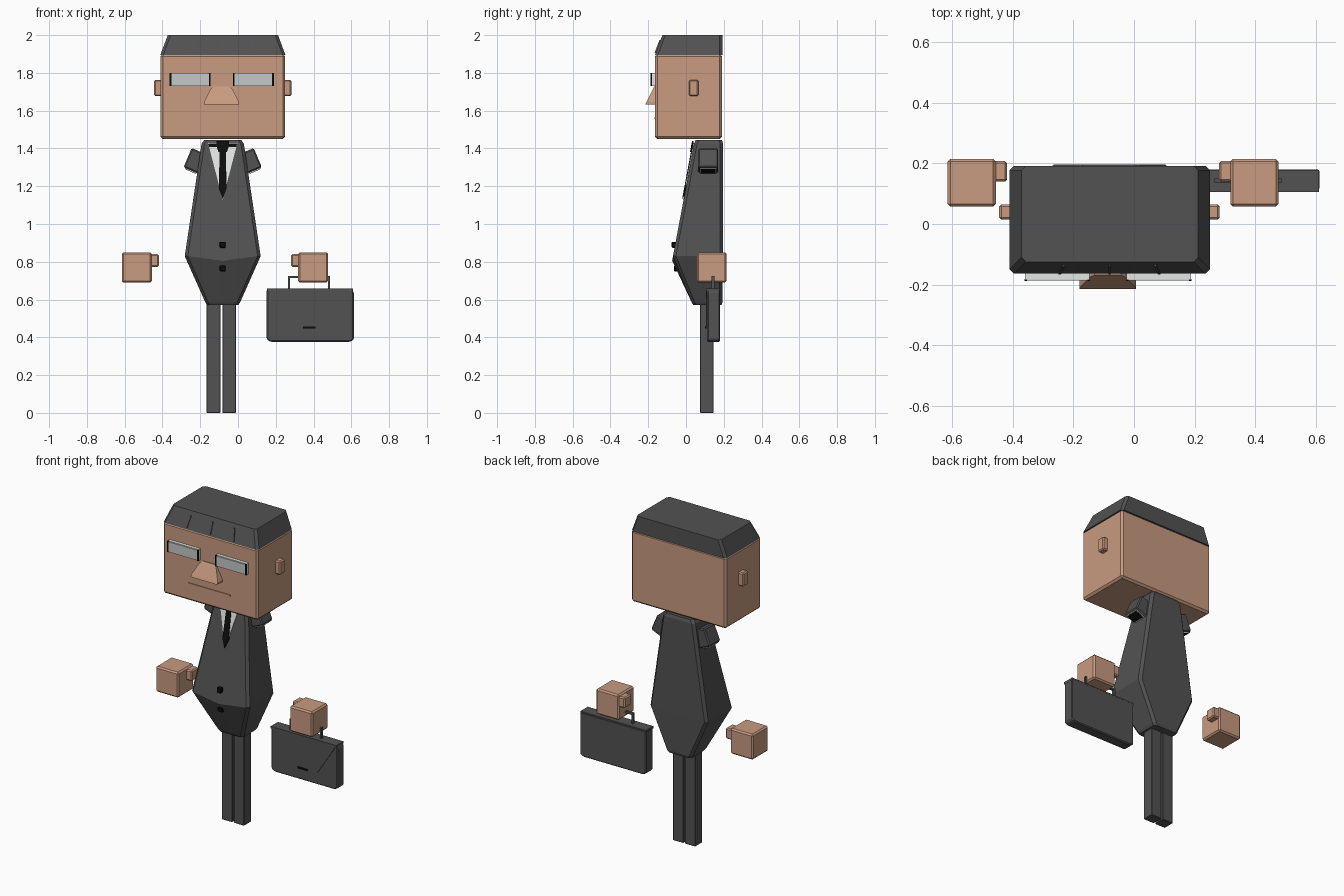
import bpy, bmesh
from mathutils import Matrix, Vector

if "Cube" in bpy.data.objects:
    bpy.data.objects.remove(bpy.data.objects["Cube"])


def mat(name, r, g, b):
    m = bpy.data.materials.new(name)
    m.diffuse_color = (r, g, b, 1)
    m.use_nodes = True
    m.node_tree.nodes["Principled BSDF"].inputs["Base Color"].default_value = m.diffuse_color
    return m


SKIN = mat("skin", 0.578, 0.328, 0.216)
SUIT = mat("charcoal", 0.084, 0.084, 0.084)
WHITE = mat("white", 0.78, 0.80, 0.80)
GREY = mat("light_grey", 0.56, 0.58, 0.58)
BLACK = mat("black", 0.004, 0.004, 0.004)
CX = -0.081  # centre line of the figure


def finish(name, bm, m, bevel=0):
    bmesh.ops.recalc_face_normals(bm, faces=bm.faces)
    if bevel:
        bmesh.ops.bevel(bm, geom=bm.edges[:], offset=bevel, segments=1,
                        affect='EDGES', clamp_overlap=True)
    me = bpy.data.meshes.new(name)
    bm.to_mesh(me)
    bm.free()
    me.materials.append(m)
    ob = bpy.data.objects.new(name, me)
    bpy.context.collection.objects.link(ob)
    return ob


def box(name, x, y, z, m, bevel=0):
    """Box from (min, max) ranges."""
    bm = bmesh.new()
    bmesh.ops.create_cube(bm, size=1)
    for v in bm.verts:
        v.co = Vector([(r[0] + r[1]) / 2 + c * (r[1] - r[0])
                       for r, c in zip((x, y, z), v.co)])
    return finish(name, bm, m, bevel)


def loft(name, rings, m, bevel=0):
    """Skin closed rings of equal length and cap the ends."""
    bm = bmesh.new()
    loops = [[bm.verts.new(p) for p in ring] for ring in rings]
    n = len(loops[0])
    for a, b in zip(loops, loops[1:]):
        for i in range(n):
            j = (i + 1) % n
            bm.faces.new((a[i], a[j], b[j], b[i]))
    bm.faces.new(loops[0])
    bm.faces.new(loops[-1])
    return finish(name, bm, m, bevel)


def rect(x0, x1, y0, y1, z, c=0.0):
    """Horizontal rectangle with cut corners."""
    if not c:
        return [(x0, y0, z), (x1, y0, z), (x1, y1, z), (x0, y1, z)]
    return [(x0 + c, y0, z), (x1 - c, y0, z), (x1, y0 + c, z), (x1, y1 - c, z),
            (x1 - c, y1, z), (x0 + c, y1, z), (x0, y1 - c, z), (x0, y0 + c, z)]


def chest_plate(name, pts, lift, m):
    """Thin plate lying on the sloping chest; pts are (x from centre, z)."""
    def ring(off):
        return [(CX + x, 0.045 - 0.1875 * (1.44 - z) - off, z) for x, z in pts]
    loft(name, [ring(lift - 0.009), ring(lift)], m)


# Head, hair and hair partings
box("head", (-0.41, 0.25), (-0.163, 0.19), (1.45, 1.9), SKIN, 0.012)
loft("hair", [rect(-0.411, 0.251, -0.164, 0.192, 1.895, 0.015),
              rect(-0.372, 0.212, -0.125, 0.192, 2.0, 0.015)], SUIT)
for i, (bx, tx) in enumerate(((-0.245, -0.232), (CX, CX), (0.083, 0.07))):
    w = 0.004
    loft(f"hair_parting_{i}", [rect(bx - w, bx + w, -0.167, -0.155, 1.905),
                               rect(tx - w, tx + w, -0.140, -0.128, 1.975)], SUIT)

# Face: eyes, nose, mouth, ears
for side, x0 in (("left", -0.36), ("right", -0.025)):
    box(f"eye_{side}", (x0, x0 + 0.213), (-0.183, -0.15), (1.73, 1.8), WHITE)
    box(f"eye_front_{side}", (x0 + 0.006, x0 + 0.207), (-0.187, -0.181),
        (1.734, 1.796), GREY)
    for e, ex in (("a", x0 - 0.002), ("b", x0 + 0.206)):
        box(f"eye_rim_{side}_{e}", (ex, ex + 0.009), (-0.188, -0.181),
            (1.73, 1.8), BLACK)
loft("nose", [rect(-0.18, 0.006, -0.215, -0.15, 1.632),
              rect(-0.18, 0.006, -0.210, -0.15, 1.645),
              rect(-0.145, -0.03, -0.175, -0.15, 1.715),
              rect(-0.130, -0.043, -0.168, -0.15, 1.728)], SKIN)
box("mouth", (-0.235, 0.062), (-0.168, -0.16), (1.555, 1.564), SKIN)
for side, x in (("left", (-0.445, -0.4)), ("right", (0.24, 0.283))):
    box(f"ear_{side}", x, (0.015, 0.065), (1.677, 1.763), SKIN, 0.007)


# Jacket body: widest at the belly, straight back, slightly ridged front
def body_ring(z, hw, yf, yb, ridge, sag):
    c = 0.016
    return [(CX, yf - ridge, z - sag), (CX + hw - c, yf, z),
            (CX + hw, yf + c, z), (CX + hw, yb - c, z),
            (CX + hw - c, yb, z), (CX, yb, z), (CX - hw + c, yb, z),
            (CX - hw, yb - c, z), (CX - hw, yf + c, z), (CX - hw + c, yf, z)]


loft("jacket", [body_ring(0.57, 0.082, 0.04, 0.188, 0, 0),
                body_ring(0.585, 0.092, 0.03, 0.193, 0, 0),
                body_ring(0.83, 0.201, -0.069, 0.196, 0.004, 0.025),
                body_ring(1.425, 0.112, 0.043, 0.197, 0, 0),
                body_ring(1.445, 0.098, 0.052, 0.19, 0, 0)], SUIT)

# Shirt front, collar, tie and buttons
chest_plate("shirt", [(-0.078, 1.43), (0, 1.13), (0.078, 1.43)], 0.004, WHITE)
chest_plate("collar", [(-0.076, 1.425), (-0.072, 1.408), (0.072, 1.408),
                       (0.076, 1.425)], 0.006, BLACK)
chest_plate("tie", [(-0.016, 1.39), (-0.021, 1.19), (0, 1.135), (0.021, 1.19),
                    (0.016, 1.39)], 0.008, BLACK)
chest_plate("tie_knot", [(-0.034, 1.44), (-0.034, 1.415), (-0.022, 1.38),
                         (0.022, 1.38), (0.034, 1.415), (0.034, 1.44)],
            0.013, BLACK)
for i, (z, y) in enumerate(((0.89, -0.065), (0.765, -0.052))):
    box(f"button_{i}", (CX - 0.016, CX + 0.016), (y - 0.011, y + 0.015),
        (z - 0.016, z + 0.016), BLACK, 0.004)

# Short sleeves with cuffs, hands with thumbs, legs
for side, s in (("left", -1), ("right", 1)):
    place = (Matrix.Translation((CX + s * 0.147, 0.1175, 1.335))
             @ Matrix.Rotation(-s * 0.4, 4, 'Y'))
    sleeve = box(f"sleeve_{side}", (-0.042, 0.042), (-0.053, 0.053),
                 (-0.055, 0.055), SUIT, 0.007)
    cuff = box(f"cuff_{side}", (-0.033, 0.033), (-0.044, 0.044),
               (-0.06, -0.052), WHITE)
    opening = box(f"sleeve_opening_{side}", (-0.028, 0.028), (-0.039, 0.039),
                  (-0.062, -0.055), BLACK)
    for part in (sleeve, cuff, opening):
        part.data.transform(place)

    hx = -0.069
    box(f"hand_{side}", sorted((hx + s * 0.387, hx + s * 0.546)),
        (0.057, 0.215), (0.69, 0.85), SKIN, 0.009)
    box(f"thumb_{side}", sorted((hx + s * 0.35, hx + s * 0.40)),
        (0.14, 0.208), (0.773, 0.84), SKIN, 0.007)

    lx = -0.088
    box(f"leg_{side}", sorted((lx + s * 0.005, lx + s * 0.078)),
        (0.075, 0.145), (0, 0.575), SUIT, 0.003)

# Briefcase with cut lower corners, flap, lock and handle
outline = [(0.152, 0.655), (0.152, 0.39), (0.172, 0.376), (0.592, 0.376),
           (0.613, 0.388), (0.613, 0.64), (0.602, 0.655)]
loft("briefcase", [[(x, y, z) for x, z in outline] for y in (0.112, 0.18)],
     SUIT, 0.006)
flap = [(0.155, 0.657), (0.27, 0.455), (0.478, 0.455), (0.608, 0.654)]
loft("briefcase_flap", [[(x, y, z) for x, z in flap] for y in (0.106, 0.115)], SUIT)
box("briefcase_lid", (0.153, 0.61), (0.106, 0.178), (0.645, 0.659), SUIT)
box("briefcase_lock", (0.345, 0.41), (0.1, 0.108), (0.448, 0.458), BLACK)
for i, x in enumerate((0.265, 0.476)):
    box(f"handle_post_{i}", (x, x + 0.011), (0.135, 0.15), (0.65, 0.725), SUIT)
box("handle_grip", (0.265, 0.487), (0.135, 0.15), (0.714, 0.726), SUIT)
